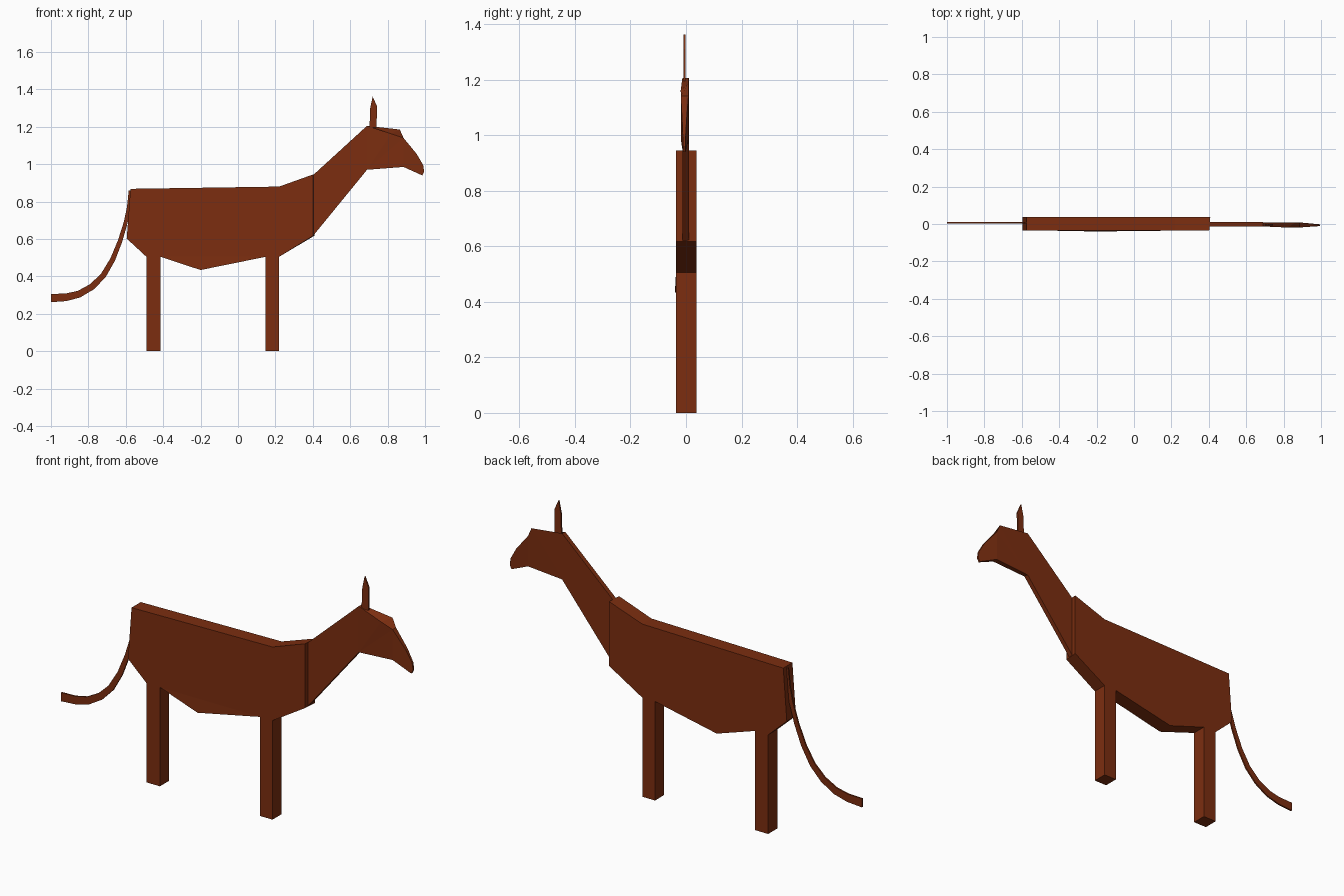
import bpy, bmesh
from mathutils import Vector

if "Cube" in bpy.data.objects:
    bpy.data.objects.remove(bpy.data.objects["Cube"])

brown = bpy.data.materials.new("reddish brown")
brown.diffuse_color = (0.2, 0.027, 0.005, 1)
brown.use_nodes = True
brown.node_tree.nodes["Principled BSDF"].inputs["Base Color"].default_value = brown.diffuse_color


def solid(name, front, back):
    """Closed slab between two matching outlines of (x, y, z) points."""
    bm = bmesh.new()
    f = [bm.verts.new(p) for p in front]
    b = [bm.verts.new(p) for p in back]
    n = len(f)
    caps = [bm.faces.new(f), bm.faces.new(b[::-1])]
    for i in range(n):
        j = (i + 1) % n
        bm.faces.new((f[j], f[i], b[i], b[j]))
    bmesh.ops.triangulate(bm, faces=caps)
    bmesh.ops.recalc_face_normals(bm, faces=bm.faces)
    me = bpy.data.meshes.new(name)
    bm.to_mesh(me)
    bm.free()
    me.materials.append(brown)
    ob = bpy.data.objects.new(name, me)
    bpy.context.collection.objects.link(ob)
    return ob


def slab(name, outline, y0, y1):
    return solid(name, [(x, y0, z) for x, z in outline], [(x, y1, z) for x, z in outline])


# body, belly point bulging slightly to the front
body = [(-0.575, 0.868), (0.22, 0.88), (0.402, 0.945), (0.402, 0.617), (0.22, 0.505),
        (0.15, 0.505), (-0.2, 0.434), (-0.415, 0.505), (-0.49, 0.505), (-0.595, 0.602)]
solid("body",
      [(x, -0.04 if z < 0.45 else -0.036, z) for x, z in body],
      [(x + (0.006 if x > 0.4 else 0), 0.038, z) for x, z in body])

# legs
for name, x0, x1 in (("hind_leg", -0.49, -0.415), ("front_leg", 0.148, 0.22)):
    slab(name, [(x0, 0), (x1, 0), (x1, 0.507), (x0, 0.507)], -0.036, 0.038)

# neck
slab("neck", [(0.40, 0.94), (0.69, 1.205), (0.69, 0.97), (0.40, 0.615)], -0.013, 0.011)

# head: front side is cut lower along the brow and tapers to the muzzle
head = [(0.69, 1.205), (0.865, 1.185), (0.885, 1.14), (0.955, 1.055), (0.99, 0.995),
        (0.995, 0.96), (0.985, 0.94), (0.885, 0.985), (0.69, 0.97)]
front = []
back = []
for i, (x, z) in enumerate(head):
    t = max(0, (x - 0.88) / 0.115)
    fx, fz = (0.82, 1.162) if i == 1 else (x, z)
    front.append((fx, -0.019 + 0.008 * t if x > 0.7 else -0.013, fz))
    back.append((x, 0.009 - 0.011 * t, z))
solid("head", front, back)

# ear
slab("ear", [(0.703, 1.195), (0.707, 1.3), (0.72, 1.362), (0.743, 1.31), (0.741, 1.195)],
     -0.009, -0.001)

# tail: flat ribbon that widens towards the tip
path = [Vector(p) for p in ((-0.577, 0.86), (-0.585, 0.77), (-0.60, 0.69), (-0.63, 0.59),
                            (-0.67, 0.49), (-0.72, 0.405), (-0.78, 0.345), (-0.85, 0.305),
                            (-0.92, 0.288), (-1.0, 0.284))]
left, right = [], []
for i, p in enumerate(path):
    d = (path[min(i + 1, len(path) - 1)] - path[max(i - 1, 0)]).normalized()
    if i == len(path) - 1:
        d = Vector((-1, 0))
    w = 0.007 + 0.015 * i / (len(path) - 1)
    side = Vector((-d.y, d.x)) * w
    left.append(tuple(p + side))
    right.append(tuple(p - side))
slab("tail", left + right[::-1], 0.004, 0.012)
